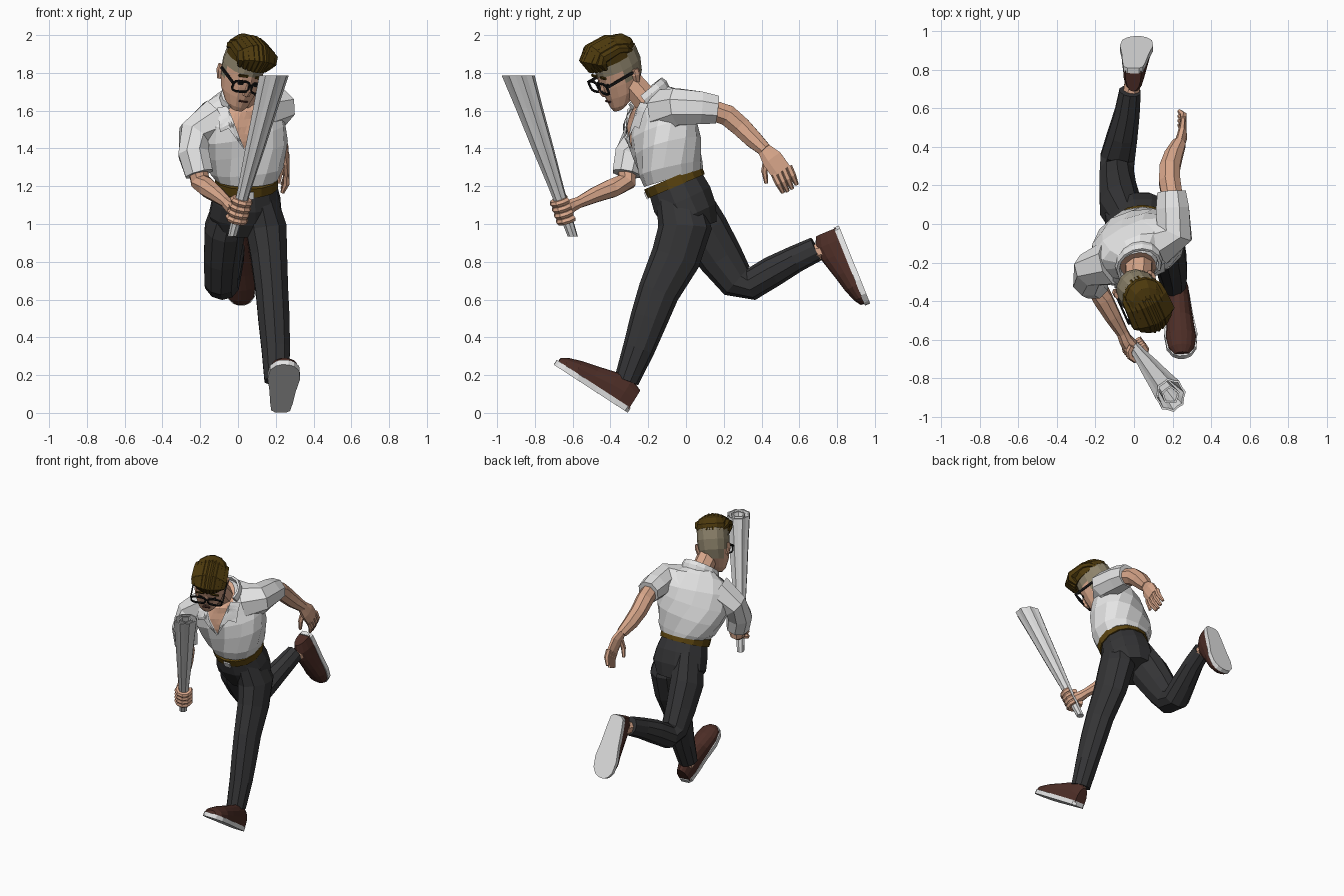
import bpy, bmesh
from math import sin, cos, pi, radians, copysign
from mathutils import Vector as V, Matrix
from mathutils.bvhtree import BVHTree

if "Cube" in bpy.data.objects:
    bpy.data.objects.remove(bpy.data.objects["Cube"])


def colour(name, r, g, b):
    m = bpy.data.materials.new(name)
    m.use_nodes = True
    m.diffuse_color = (r, g, b, 1)
    m.node_tree.nodes["Principled BSDF"].inputs["Base Color"].default_value = (r, g, b, 1)
    return m


WHITE = colour("shirt_white", .78, .78, .78)
DARK = colour("trouser_charcoal", .035, .035, .037)
SKIN = colour("skin", .70, .39, .26)
HAIR = colour("hair_brown", .075, .042, .004)
SHAVED = colour("shaved_hair", .27, .23, .15)
BELT = colour("belt_brown", .105, .058, .005)
LEATHER = colour("shoe_brown", .075, .027, .02)
SOLE = colour("sole_white", .8, .8, .8)
METAL = colour("torch_grey", .7, .7, .7)
BLACK = colour("frame_black", .008, .008, .008)


def finish(name, bm, *mats):
    bmesh.ops.recalc_face_normals(bm, faces=bm.faces[:])
    me = bpy.data.meshes.new(name)
    bm.to_mesh(me)
    bm.free()
    for m in mats:
        me.materials.append(m)
    ob = bpy.data.objects.new(name, me)
    bpy.context.collection.objects.link(ob)
    return ob


def loft(name, rings, mats, rule=None):
    bm = bmesh.new()
    rows = [[bm.verts.new(p) for p in r] for r in rings]
    n = len(rows[0])
    for a, b in zip(rows, rows[1:]):
        for i in range(n):
            j = (i + 1) % n
            bm.faces.new((a[i], a[j], b[j], b[i]))
    bm.faces.new(rows[0])
    bm.faces.new(rows[-1])
    if rule:
        for f in bm.faces:
            f.material_index = rule(f.calc_center_median())
    return finish(name, bm, *mats)


def rounded(x, power):
    return copysign(abs(x) ** power, x)


def tube(name, pts, mat, sides=8, ref=(1, 0, 0), refs=None, normal=None,
         ridge=0, power=1, extra=(), rule=None):
    """Loft of ellipses along a path; each point is x, y, z, radius and optional second radius."""
    c = [V(p[:3]) for p in pts]
    rings = []
    for k, p in enumerate(pts):
        t = V(normal) if normal else (c[min(k + 1, len(c) - 1)] - c[max(k - 1, 0)]).normalized()
        u = V(refs[k] if refs else ref)
        u = (u - t * u.dot(t)).normalized()
        v = t.cross(u)
        ring = []
        for i in range(sides):
            a = 2 * pi * (i + .5) / sides
            s = 1 + ridge * (-1) ** i
            ring.append(c[k] + u * rounded(cos(a), power) * p[3] * s + v * rounded(sin(a), power) * p[-1] * s)
        rings.append(ring)
    return loft(name, rings, (mat, *extra), rule)


def box(name, centre, size, mat):
    bm = bmesh.new()
    bmesh.ops.create_cube(bm, size=1, matrix=Matrix.Translation(centre) @ Matrix.Diagonal((*size, 1)))
    return finish(name, bm, mat)


# Shirt body, twisting from the hips to the shoulders
twist = [0, .1, .5, .85, 1, 1, .8]
shirt = tube("shirt_body", [
    (.045, -.066, 1.245, .168, .163), (.045, -.08, 1.29, .198, .172), (.032, -.1, 1.4, .235, .178),
    (.012, -.128, 1.49, .247, .17), (.007, -.145, 1.57, .24, .15), (.012, -.175, 1.635, .185, .128),
    (.02, -.215, 1.67, .09, .1)], WHITE, 14, refs=[(1, .5 * t, .28 * t) for t in twist], power=.85,
    extra=(SKIN,), rule=lambda c: int((c - V((.02, -.215, 1.67))).length < .02))

# Sleeves
tube("right_sleeve", [(-.11, -.2, 1.55, .125), (-.232, -.24, 1.47, .093), (-.234, -.295, 1.37, .088),
                      (-.205, -.315, 1.265, .08)], WHITE, 8, ref=(0, 1, 0))
tube("left_sleeve", [(.12, -.09, 1.59, .135), (.21, -.04, 1.62, .106), (.2, .08, 1.615, .093),
                     (.195, .165, 1.605, .08)], WHITE, 8, ref=(0, 0, 1))

# Collar band around the back and sides of the neck
across, back = V((1, .35, .25)).normalized(), V((-.25, .72, .6)).normalized()
band = []
for deg in range(-125, 126, 25):
    a = radians(deg)
    p = V((.025, -.205, 1.675)) + across * sin(a) * .115 + back * cos(a) * .112
    band.append((*p, .034, .014))
tube("collar", band, WHITE, 6, ref=across.cross(back))

# Open chest and lapels laid onto the shirt front
tree = BVHTree.FromObject(shirt, bpy.context.evaluated_depsgraph_get())


def patch(name, outline, mat, lift):
    bm = bmesh.new()
    bm.faces.new([bm.verts.new((x, 0, z)) for x, z in outline])
    bmesh.ops.triangulate(bm, faces=bm.faces[:])
    bmesh.ops.subdivide_edges(bm, edges=bm.edges[:], cuts=5, use_grid_fill=True)
    for v in bm.verts:
        hit = tree.ray_cast(V((v.co.x, -1, v.co.z)), V((0, 1, 0)))[0]
        hit = hit or tree.find_nearest(V((v.co.x, -.3, v.co.z)))[0]
        v.co = hit + V((0, -lift, lift * .3))
    return finish(name, bm, mat)


patch("open_chest", [(-.06, 1.62), (.12, 1.64), (.035, 1.395)], SKIN, .006)
for side, pts in (("right", [(-.055, 1.62), (-.11, 1.61), (-.095, 1.48), (-.05, 1.5), (.035, 1.385)]),
                  ("left", [(.11, 1.64), (.16, 1.63), (.16, 1.5), (.11, 1.51), (.035, 1.385)])):
    patch(side + "_lapel", pts, WHITE, .018)

# Belt and buckle
tube("belt", [(.045, -.05, 1.2, .17, .163), (.045, -.07, 1.247, .172, .165)], BELT, 14, power=.93)
buckle = box("buckle", (0, 0, 0), (.05, .009, .04), SOLE)
buckle.matrix_world = Matrix.Translation((.06, -.211, 1.15)) @ Matrix.Rotation(radians(25), 4, "X")

# Trousers
tube("trouser_hips", [(.045, -.052, 1.205, .163, .157), (.045, -.02, 1.13, .185, .168),
                      (.04, .02, 1.05, .198, .155), (.04, .05, .97, .15, .125)], DARK, 12)
tube("left_trouser_leg", [(.12, -.04, 1.16, .08, .12), (.15, -.005, .98, .113, .142), (.165, -.055, .82, .1, .132),
                          (.18, -.145, .64, .09, .11), (.19, -.195, .5, .087, .1), (.2, -.25, .34, .079, .085),
                          (.205, -.315, .17, .068, .066)], DARK, 10)
tube("right_trouser_leg", [(-.03, -.01, 1.16, .08, .12), (-.07, .09, .97, .112, .135), (-.085, .185, .82, .1, .12),
                           (-.09, .27, .7, .092, .1), (-.085, .345, .68, .094, .085),
                           (-.06, .46, .75, .082, .082), (-.035, .58, .815, .068, .072),
                           (-.02, .69, .868, .058, .066)], DARK, 10)

# Ankles
tube("left_ankle", [(.205, -.3, .22, .046), (.22, -.335, .12, .046)], SKIN)
tube("right_ankle", [(-.02, .64, .845, .045), (-.005, .75, .86, .045)], SKIN)


# Shoes: an outline sole below an arched upper
def shoe(side, heel, toe, up):
    heel, along = V(heel), V(toe) - V(heel)
    length = along.length
    y = along.normalized()
    z = (V(up) - y * V(up).dot(y)).normalized()
    m = Matrix((y.cross(z), y, z)).transposed().to_4x4()
    m.translation = heel
    half = [(0, .03), (.04, .05), (.2, .06), (.45, .07), (.7, .086), (.88, .077), (.97, .048), (1, .018)]
    edge = [(w, t * length) for t, w in half] + [(-w, t * length) for t, w in reversed(half)]
    sole = loft(side + "_sole", [[(a, b, h) for a, b in edge] for h in (0, .03)], (SOLE,))
    rings = []
    for t, w, h in ((.015, .042, .135), (.16, .057, .162), (.32, .062, .152), (.55, .071, .122),
                    (.75, .08, .098), (.9, .068, .073), (.975, .038, .05)):
        arc = [pi * i / 8 for i in range(9)]
        rings.append([(w * cos(a), t * length, .02 + (h - .02) * sin(a) ** .8 if 0 < a < pi else .02)
                      for a in arc])
    upper = loft(side + "_shoe_upper", rings, (LEATHER,))
    sole.matrix_world = upper.matrix_world = m


shoe("left", (.225, -.31, .002), (.25, -.7, .255), (0, .54, .84))
shoe("right", (-.005, .81, .99), (.02, .975, .58), (0, -.93, -.37))

# Arms
tube("right_arm", [(-.22, -.31, 1.32, .052), (-.2, -.315, 1.225, .054), (-.16, -.39, 1.19, .053),
                   (-.11, -.48, 1.155, .044), (-.06, -.565, 1.115, .032), (-.045, -.6, 1.1, .036),
                   (-.02, -.635, 1.08, .042)], SKIN)
tube("left_arm", [(.2, .13, 1.605, .058), (.185, .22, 1.575, .06), (.185, .29, 1.515, .057),
                  (.205, .355, 1.45, .051), (.235, .42, 1.39, .038)], SKIN)

# Open left hand
tube("left_palm", [(.235, .41, 1.4, .028, .037), (.25, .455, 1.345, .026, .06),
                   (.255, .505, 1.275, .02, .06)], SKIN)
for i in range(4):
    k = i - 1.5
    root = V((.255, .505 + .026 * k, 1.285 + .014 * k))
    tip = root + V((-.02, .045 - .002 * k, -.11 + .008 * abs(k)))
    mid = (root + tip) / 2 + V((.012, 0, 0))
    tube(f"left_finger_{i + 1}", [(*root, .018), (*mid, .018), (*tip, .011)], SKIN, 6)
tube("left_thumb", [(.24, .43, 1.35, .02), (.225, .415, 1.28, .017), (.215, .425, 1.215, .01)], SKIN, 6)

# Torch: ridged hollow flare, with a rolled core inside
base, top = V((-.03, -.6, .935)), V((.19, -.888, 1.785))
flare = [(0, .026), (.3, .039), (.55, .056), (.8, .07), (1, .084), (1, .073), (.75, .045)]
tube("torch", [(*base.lerp(top, s), r * .9, r) for s, r in flare], METAL, 16, normal=(0, 0, 1), ridge=.06)
core = [(.7, .03), (1, .045), (1, .035), (.85, .02)]
tube("torch_core", [(*base.lerp(top, s), r) for s, r in core], METAL, 10, normal=(0, 0, 1), ridge=.08)

# Right fingers curled around the torch
axis = (top - base).normalized()
e1 = V((-.05, .05, .03))
e1 = (e1 - axis * e1.dot(axis)).normalized()
e2 = axis.cross(e1)
for i in range(4):
    c = base + axis * (.1 + .034 * i)
    path = []
    for deg in range(0, 281, 40):
        a = radians(deg)
        path.append((*(c + (e1 * cos(a) + e2 * sin(a)) * .045), .018))
    tube(f"right_finger_{i + 1}", path, SKIN, 6, ref=axis)

# Neck
tube("neck", [(.02, -.17, 1.61, .08), (.025, -.24, 1.69, .072), (.02, -.31, 1.77, .07)], SKIN)

# Head, modelled upright and then turned; the sides and back are close-shaved
head = [tube("head", [
    (0, -.09, -.18, .036, .03), (0, -.065, -.155, .065, .062), (0, -.03, -.1, .092, .1),
    (0, -.01, -.04, .104, .122), (0, .002, .03, .11, .131), (0, .005, .1, .107, .128),
    (0, 0, .16, .07, .09)], SKIN, 14, extra=(SHAVED,), normal=(0, 0, 1),
    rule=lambda c: int(c.z > .05 or (c.y > -.03 and c.z > -.02) or (c.y > .03 and c.z > -.09)))]
head.append(tube("nose", [(0, -.122, .005, .011), (0, -.142, -.045, .018), (0, -.135, -.075, .022, .014)], SKIN, 6))
head.append(box("mouth", (0, -.13, -.115), (.05, .009, .008), LEATHER))

# Swept-up hair: a crown with strands running back to front, deepest over the forehead
head.append(tube("hair_crown", [(0, -.005, .085, .11, .131), (0, -.01, .135, .113, .138), (0, -.02, .175, .09, .115),
                                (0, -.03, .194, .05, .07)], HAIR, 14, normal=(0, 0, 1)))
for i in range(9):
    k = (i - 4) / 4
    x, drop = .095 * k, .045 * k * k
    head.append(tube(f"hair_strand_{i + 1}", [
        (x * .75, .125 - drop, .09, .012), (x, .085 - drop, .15 - drop * .6, .022), (x, 0, .188 - drop, .026),
        (x, -.1, .188 - drop, .03), (x * .95, -.16 + drop, .145 - drop / 2, .028),
        (x * .85, -.15 + drop, .075, .012)], HAIR, 6))

# Ears, brows, eyes and glasses, mirrored
for side, s in (("left", 1), ("right", -1)):
    head.append(tube(side + "_ear", [(s * .097, .025, -.07, .012, .014), (s * .109, .035, -.025, .013, .026),
                                     (s * .11, .04, .005, .01, .02)], SKIN, 6))
    head.append(box(side + "_brow", (s * .05, -.125, .03), (.055, .009, .012), HAIR))
    head.append(box(side + "_eye", (s * .045, -.118, -.018), (.03, .009, .014), BLACK))
    head.append(box(side + "_glasses_arm", (s * .11, -.06, -.005), (.009, .18, .014), BLACK))
    rim = []
    for i in range(13):
        a = 2 * pi * i / 12 + pi / 12
        rim.append((s * .056 + .049 * rounded(cos(a), .6), -.148, -.022 + .031 * rounded(sin(a), .6), .007))
    head.append(tube(side + "_glasses_rim", rim, BLACK, 4, ref=(0, 1, 0)))
head.append(box("glasses_bridge", (0, -.148, -.012), (.02, .009, .01), BLACK))

pose = (Matrix.Translation((.018, -.35, 1.81)) @ Matrix.Rotation(radians(24), 4, "Z")
        @ Matrix.Rotation(radians(28), 4, "X") @ Matrix.Rotation(radians(8), 4, "Y"))
for ob in head:
    ob.matrix_world = pose
